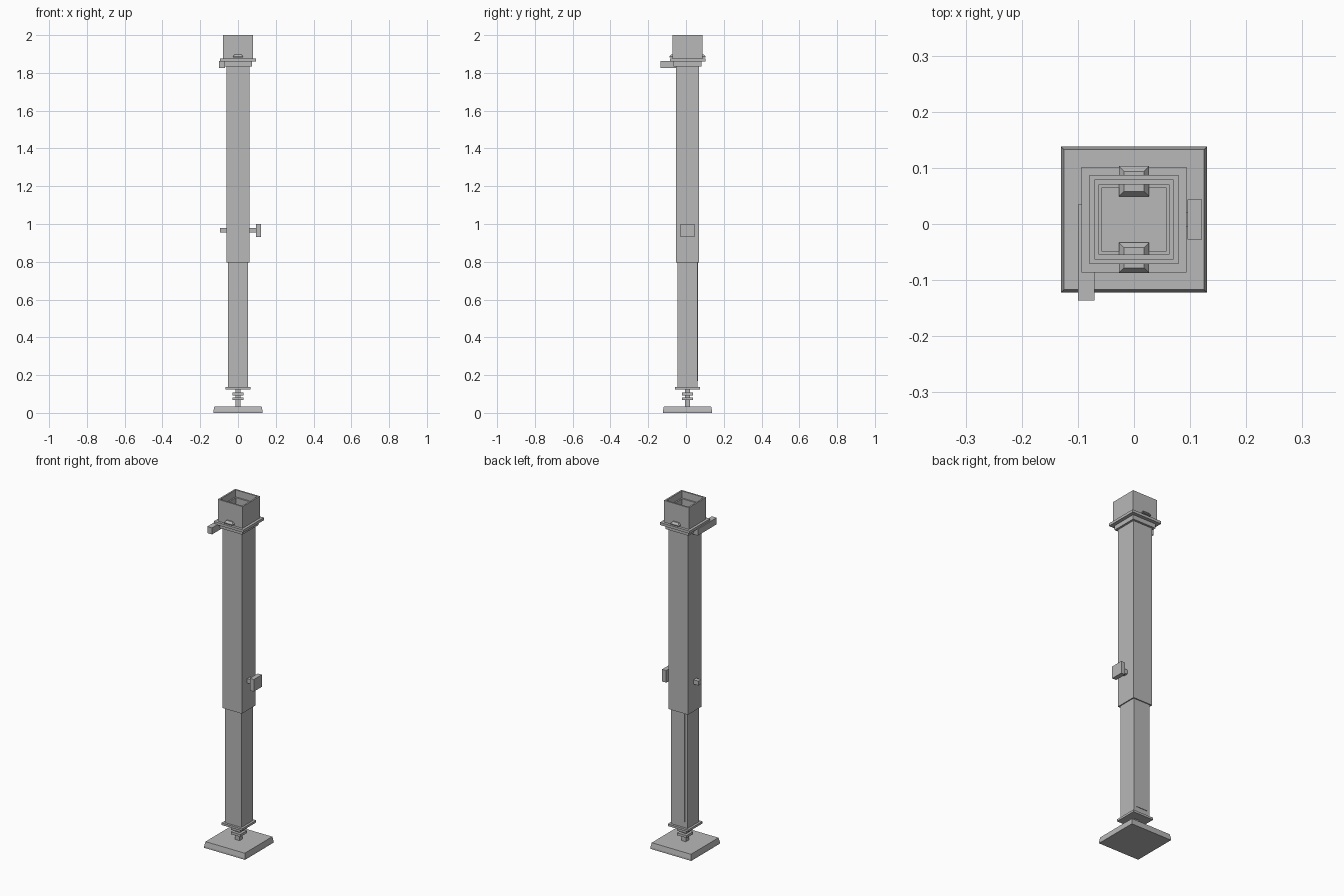
import bpy
import bmesh

if "Cube" in bpy.data.objects:
    bpy.data.objects.remove(bpy.data.objects["Cube"])

CY = 0.008  # depth position of the post axis

metal = bpy.data.materials.new("plain grey metal")
metal.use_nodes = True
GREY = (0.48, 0.48, 0.48, 1)
metal.diffuse_color = GREY
metal.node_tree.nodes["Principled BSDF"].inputs["Base Color"].default_value = GREY


def finish(name, bm):
    bmesh.ops.recalc_face_normals(bm, faces=bm.faces)
    mesh = bpy.data.meshes.new(name)
    bm.to_mesh(mesh)
    bm.free()
    mesh.materials.append(metal)
    obj = bpy.data.objects.new(name, mesh)
    bpy.context.collection.objects.link(obj)
    return obj


def square_loft(name, profile, cx=0, cy=CY):
    """Stack square rings given as (half width, height) and cap both ends."""
    bm = bmesh.new()
    corners = ((-1, -1), (1, -1), (1, 1), (-1, 1))
    rings = [[bm.verts.new((cx + sx * h, cy + sy * h, z)) for sx, sy in corners]
             for h, z in profile]
    for a, b in zip(rings, rings[1:]):
        for i in range(4):
            j = (i + 1) % 4
            bm.faces.new((a[i], a[j], b[j], b[i]))
    bm.faces.new(rings[0])
    bm.faces.new(rings[-1])
    return finish(name, bm)


def box(name, x, y, z):
    """Box from (low, high) pairs."""
    bm = bmesh.new()
    bmesh.ops.create_cube(bm, size=1)
    for v in bm.verts:
        v.co = [lo + (c + 0.5) * (hi - lo) for c, (lo, hi) in zip(v.co, (x, y, z))]
    return finish(name, bm)


# Foot plate and levelling screw
square_loft("foot_plate", [(0.13, 0), (0.13, 0.01), (0.125, 0.035)])
square_loft("screw_shaft", [(0.014, 0.03), (0.014, 0.13)])
for label, z in (("lower", 0.067), ("upper", 0.093)):
    square_loft(label + "_screw_nut", [(0.03, z), (0.03, z + 0.014)])

# Telescoping inner tube with its end flange and rear strip
square_loft("inner_tube_flange", [(0.065, 0.124), (0.065, 0.136)])
square_loft("inner_tube", [(0.052, 0.13), (0.052, 0.9)])
box("rear_strip", (-0.035, 0.035), (CY + 0.05, CY + 0.055), (0.17, 0.8))

# Outer tube, open at the lower end
square_loft("outer_tube", [(0.056, 0.88), (0.056, 0.797), (0.062, 0.797), (0.062, 1.85)])

# Head: collar, flange and hollow socket
square_loft("head_collar", [(0.074, 1.835), (0.074, 1.862)])
square_loft("head_flange", [(0.094, 1.86), (0.094, 1.875)])
square_loft("head_socket", [(0.079, 1.87), (0.079, 2), (0.07, 2), (0.07, 1.96),
                            (0.062, 1.96), (0.062, 1.885), (0.057, 1.885),
                            (0.057, 1.878)])
for label, side in (("front", -1), ("rear", 1)):
    square_loft(label + "_socket_clip", [(0.027, 1.882), (0.027, 1.887), (0.018, 1.898)],
                cy=CY + side * 0.068)

# Lever beside the collar
box("head_lever", (-0.1, -0.07), (-0.136, 0.035), (1.825, 1.863))

# Locking pin through the tube with its pad
box("locking_pin", (-0.094, 0.1), (CY - 0.013, CY + 0.013), (0.955, 0.98))
box("locking_pad", (0.095, 0.121), (CY - 0.036, CY + 0.036), (0.93, 1.0))
